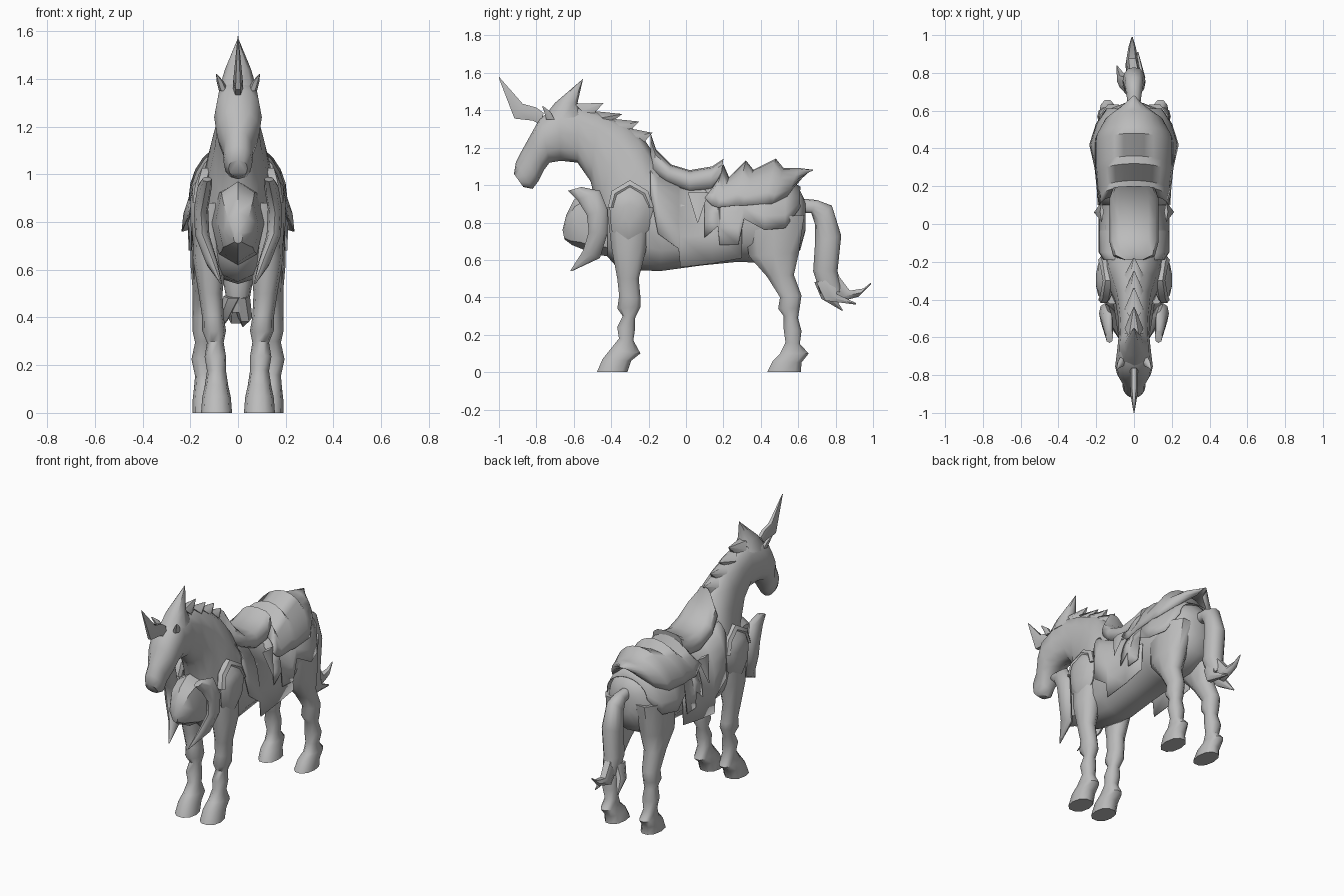
import bpy
import bmesh
from math import sin, cos, pi, radians, copysign

if "Cube" in bpy.data.objects:
    bpy.data.objects.remove(bpy.data.objects["Cube"])

UNIT = 0.01  # all measurements below are in hundredths

GREY = (0.5, 0.5, 0.5, 1)
grey = bpy.data.materials.new("plain grey")
grey.use_nodes = True
grey.diffuse_color = GREY
grey.node_tree.nodes["Principled BSDF"].inputs["Base Color"].default_value = GREY


def soft(value, power):
    """Squared-off sine or cosine for fuller cross-sections."""
    return copysign(abs(value) ** power, value)


def skin(name, rings, closed=True, crease=50, thickness=0):
    """Join rings of points into one surface."""
    bm = bmesh.new()
    loops = [[bm.verts.new([c * UNIT for c in point]) for point in ring] for ring in rings]
    count = len(loops[0])
    for first, second in zip(loops, loops[1:]):
        for i in range(count if closed else count - 1):
            j = (i + 1) % count
            bm.faces.new((first[i], first[j], second[j], second[i]))
    if closed:
        bm.faces.new(loops[0])
        bm.faces.new(loops[-1])
    bmesh.ops.recalc_face_normals(bm, faces=bm.faces)
    mesh = bpy.data.meshes.new(name)
    bm.to_mesh(mesh)
    bm.free()
    mesh.materials.append(grey)
    mesh.shade_smooth()
    mesh.set_sharp_from_angle(angle=radians(crease))
    part = bpy.data.objects.new(name, mesh)
    bpy.context.scene.collection.objects.link(part)
    if thickness:
        shell = part.modifiers.new("thickness", "SOLIDIFY")
        shell.thickness = thickness * UNIT
        shell.offset = 0
    return part


def loft(name, stations, side=1, sides=12, power=0.9, crease=50):
    """Stations: centre x, one edge (y, z), opposite edge (y, z), half width."""
    rings = []
    for x, y1, z1, y2, z2, half in stations:
        ring = []
        for i in range(sides):
            angle = 2 * pi * i / sides
            across = soft(cos(angle), power) * half
            along = soft(sin(angle), power) / 2
            ring.append((side * x + across,
                         (y1 + y2) / 2 + (y1 - y2) * along,
                         (z1 + z2) / 2 + (z1 - z2) * along))
        rings.append(ring)
    return skin(name, rings, crease=crease)


def drape(name, stations, power, sweep=0, steps=12):
    """Cloth hung over the back. Stations: y, top z, hem z, half width."""
    angles = [pi * (i / steps - 0.5) for i in range(steps + 1)]
    rings = [[(soft(sin(a), power) * half,
               y - sweep * (1 - cos(a)),
               hem + (top - hem) * soft(cos(a), power)) for a in angles]
             for y, top, hem, half in stations]
    return skin(name, rings, closed=False, crease=60, thickness=0.4)


def dome(name, outline, side, centre, layers):
    """Bulging side plate from a (y, z) outline. Layers: x, scale."""
    cy, cz = centre
    rings = [[(side * x, cy + (y - cy) * s, cz + (z - cz) * s) for y, z in outline]
             for x, s in layers]
    return skin(name, rings, crease=35)


def centred(stations):
    return [(0, *station) for station in stations]


# Trunk, neck and head in one continuous skin
loft("body", centred([
    (64, 91, 64, 76, 5), (60, 99, 61, 65, 14), (46, 103, 48, 58, 20),
    (28, 103, 28, 59, 18.5), (8, 98, 8, 57, 17), (-10, 101, -14, 54, 17),
    (-18, 118, -36, 55, 15.5), (-24, 127, -44, 64, 13), (-34, 134, -47, 85, 10),
    (-47, 139, -51, 102, 8.5), (-58, 142, -58, 112, 8), (-68, 142, -67, 113, 9),
    (-78, 136, -73, 112, 10), (-83, 127, -76, 108, 9), (-88, 118, -79, 102, 6),
    (-91, 112, -82, 98, 6), (-92, 106, -87, 99, 4),
]))

# Horn on the forehead
loft("horn", centred([
    (-76, 139, -78, 132, 2), (-80, 142, -82, 134, 2),
    (-87, 144, -92, 135, 2), (-100, 158, -100, 157, 0.2),
]), sides=6)

# Pointed crest behind the ears
loft("head_crest", centred([
    (-54, 137, -78, 134, 8), (-58, 144, -70, 144, 5.5), (-55, 157, -56, 156, 0.3),
]), sides=8)

# Mane tufts: front base, rear base, tip
for number, (front, rear, tip) in enumerate([
    ((-60, 144), (-51, 135), (-44, 144)), ((-49, 140), (-41, 132), (-34, 138)),
    ((-40, 136), (-31, 127), (-25, 134)), ((-31, 131), (-23, 121), (-18, 128)),
]):
    loft(f"mane_tuft_{number}", centred([(*front, *rear, 5), (*tip, *tip, 0.3)]), sides=6)

# Tail with loose strands at the end
loft("tail", centred([
    (60, 93, 60, 85, 3), (70, 92, 67, 85, 4), (78, 89, 69, 79, 5),
    (83, 73, 69, 69, 6), (81, 54, 68, 54, 6), (84, 43, 72, 42, 4),
]))
strands = {
    "upper": [(0, 82, 52, 72, 48, 4), (-1, 88, 44, 81, 37, 3.5),
              (-1, 95, 45, 92, 40, 2), (-1, 99, 48, 99, 47, 0.3)],
    "middle": [(1, 80, 50, 69, 48, 4), (3, 81, 42, 74, 38, 3), (2, 91, 37, 91, 36, 0.3)],
    "lower": [(-2, 78, 50, 68, 48, 4), (-6, 79, 42, 72, 39, 3), (-9, 84, 33, 83, 33, 0.3)],
}
for label, path in strands.items():
    loft(f"tail_strand_{label}", path, sides=6)

# Saddle with raised front and back
loft("saddle", centred([
    (-19, 128, -19, 110, 5), (-16, 119, -18, 106, 11), (-8, 111, -11, 101, 13),
    (2, 108, 2, 95, 13), (14, 110, 13, 96, 13), (20, 114, 18, 99, 11),
]), power=0.75)

# Cloth layers: side blanket, lower rump cloth, ridged upper rump cloth
drape("blanket", [
    (-19, 110, 95, 16), (-15, 107, 74, 18.5), (-4, 102, 66, 18.5), (-3, 101, 56, 18.5),
    (14, 101, 58, 18.5), (30, 104, 61, 19),
], power=0.75)
drape("lower_rump_cloth", [
    (10, 102, 72, 19), (17, 103, 78, 19.5), (18, 103, 68, 19.5), (28, 104, 68, 20.5),
    (31, 105, 82, 21), (42, 105, 76, 23.5), (53, 104, 77, 20), (61, 99, 88, 14.5),
], power=1)
drape("upper_rump_cloth", [
    (16, 101, 93, 18), (20, 111, 89, 18), (23, 104, 88, 19),
    (32, 113, 89, 20), (36, 108, 89, 20.5), (48, 114, 90, 20.5), (52, 109, 90, 20),
    (60, 109, 94, 15.5), (68, 108, 105, 2),
], power=1, sweep=6)

# Chest ornament with a blunt, faceted front
loft("chest_ornament", centred([
    (-42, 97, -42, 62, 11), (-53, 97, -50, 63, 9.5),
    (-60, 92, -56, 66, 8.5), (-64, 84, -61, 68, 6), (-66, 76, -65, 71, 2),
]), sides=8, crease=30)

fore_leg = [
    (10, -43, 88, -18, 88, 8), (12, -40, 65, -21, 65, 7), (11.5, -37, 50, -25, 50, 5),
    (10.5, -36, 41, -24, 39, 4.5), (10, -37, 34, -24, 35, 5), (9.5, -34, 30, -27, 29, 3.5),
    (9.5, -37, 24, -27, 23, 4.5), (9, -36, 18, -28, 17, 4), (9, -41, 12, -24, 10, 5),
    (9, -45, 7, -29, 6, 6), (9, -48, 0, -31, 0, 6.5),
]
hind_leg = [
    (11, 30, 82, 64, 84, 8.5), (12, 33, 62, 61, 64, 8), (13, 43, 51, 58, 52, 6),
    (14, 50, 40, 62, 41, 5), (14, 49, 34, 61, 34, 5), (14, 52, 30, 60, 29, 4),
    (14.5, 52, 23, 62, 22, 5), (14, 53, 16, 61, 15, 4), (14, 50, 10, 66, 10, 4.5),
    (13.5, 46, 6, 62, 5, 5.5), (13, 43, 0, 62, 0, 6),
]
crescent = [
    (13, -63, 97, -56, 99, 2), (14, -58, 92, -46, 97, 3), (15.5, -53, 84, -42, 87, 3),
    (15, -52, 75, -42, 74, 3), (11, -55, 65, -46, 61, 2.5), (7, -62, 54, -61, 54, 0.3),
]
ear = [(6, -75, 135, -70, 135, 2), (7.5, -76, 139, -72, 139, 1.5), (9, -77, 142, -76, 142, 0.2)]
flap = [(17, 1, 96, 12, 96, 1), (21, 6, 80, 6.5, 80, 0.3)]
hood = [
    (16, -42, 88, -38, 88, 3), (15, -40, 97, -36, 94, 3), (13.5, -30, 103, -30, 97, 3),
    (15, -20, 97, -24, 94, 3), (16, -17, 88, -21, 88, 3),
]
shield = [(-41, 90), (-38, 96), (-30, 99), (-22, 96), (-17, 90), (-20, 76), (-31, 65), (-40, 76)]

# Paired parts
for label, side in (("left", 1), ("right", -1)):
    loft(f"{label}_front_leg", fore_leg, side, sides=10)
    loft(f"{label}_hind_leg", hind_leg, side, sides=10)
    loft(f"{label}_chest_crescent", crescent, side, sides=8)
    loft(f"{label}_ear", ear, side, sides=6)
    loft(f"{label}_blanket_flap", flap, side, sides=4)
    loft(f"{label}_shoulder_hood", hood, side, sides=6)
    dome(f"{label}_shoulder_shield", shield, side, (-30, 86),
         [(13, 0.9), (16, 1), (19, 0.7), (20, 0.3)])
